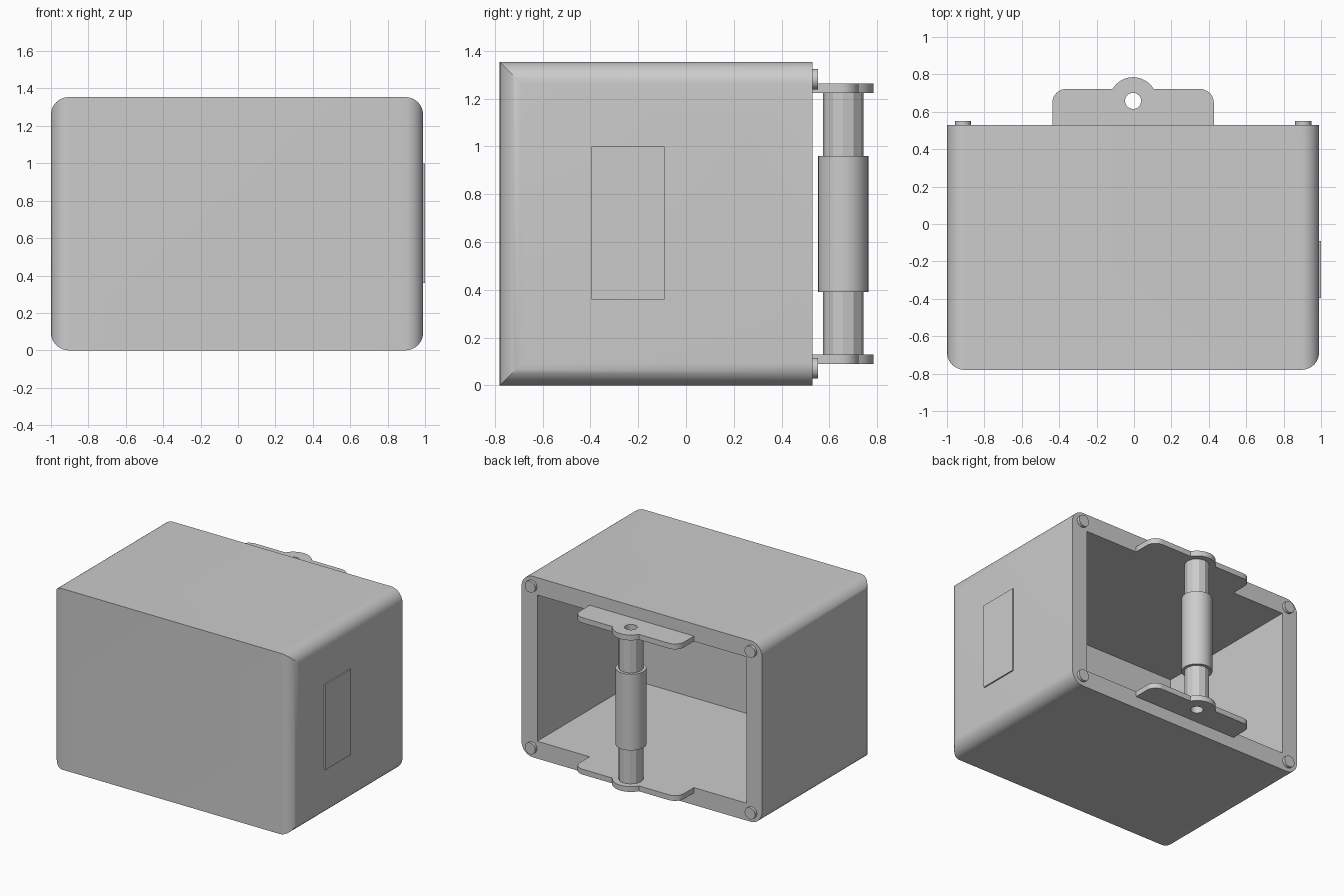
import bpy, bmesh, math
from mathutils import Vector

cube = bpy.data.objects.get("Cube")
if cube:
    bpy.data.objects.remove(cube, do_unlink=True)

grey = bpy.data.materials.new("plain grey")
grey.use_nodes = True
grey.diffuse_color = (0.6, 0.6, 0.6, 1)
grey.node_tree.nodes["Principled BSDF"].inputs["Base Color"].default_value = (0.6, 0.6, 0.6, 1)

CX = -0.005                      # middle of the case
LEFT, RIGHT = -1.0, 0.99
FRONT, BACK, TOP = -0.78, 0.53, 1.354
WALL = 0.13
PIN_Y = 0.658


def arc(cx, cy, r, start, end, steps=10):
    """Points along an arc, angles in degrees."""
    angles = [math.radians(start + (end - start) * i / steps) for i in range(steps + 1)]
    return [(cx + r * math.cos(a), cy + r * math.sin(a)) for a in angles]


def prism(name, outline, low, high, axis="z"):
    """Extrude a flat outline along z (outline in x, y) or along y (outline in x, z)."""
    place = (lambda a, b, h: Vector((a, b, h))) if axis == "z" else (lambda a, b, h: Vector((a, h, b)))
    bm = bmesh.new()
    face = bm.faces.new([bm.verts.new(place(a, b, low)) for a, b in outline])
    ext = bmesh.ops.extrude_face_region(bm, geom=[face])
    moved = [v for v in ext["geom"] if isinstance(v, bmesh.types.BMVert)]
    bmesh.ops.translate(bm, verts=moved, vec=place(0, 0, high - low))
    bmesh.ops.recalc_face_normals(bm, faces=bm.faces)
    mesh = bpy.data.meshes.new(name)
    bm.to_mesh(mesh)
    bm.free()
    mesh.materials.append(grey)
    obj = bpy.data.objects.new(name, mesh)
    bpy.context.collection.objects.link(obj)
    return obj


def disc(name, cx, cy, r, low, high, axis="z", sides=32):
    return prism(name, arc(cx, cy, r, 0, 360, sides)[:-1], low, high, axis)


def select(obj):
    bpy.ops.object.select_all(action="DESELECT")
    obj.select_set(True)
    bpy.context.view_layer.objects.active = obj


def combine(obj, other, operation):
    """Apply a boolean with a helper shape."""
    select(obj)
    mod = obj.modifiers.new("cut", "BOOLEAN")
    mod.operation, mod.solver, mod.object = operation, "EXACT", other
    bpy.ops.object.modifier_apply(modifier=mod.name)


def smooth(obj, angle=30):
    select(obj)
    bpy.ops.object.shade_smooth_by_angle(angle=math.radians(angle))


def rectangle(x0, x1, y0, y1):
    return [(x0, y0), (x1, y0), (x1, y1), (x0, y1)]


# Case: rounded in front view and rounded at the front corners in top view
R = 0.095
case = prism("case", arc(RIGHT - R, TOP - R, R, 0, 90) + arc(LEFT + R, TOP - R, R, 90, 180)
             + arc(LEFT + R, R, R, 180, 270) + arc(RIGHT - R, R, R, 270, 360), FRONT, BACK, "y")
plan = prism("plan_helper", [(RIGHT, BACK + 0.1), (LEFT, BACK + 0.1)]
             + arc(LEFT + R, FRONT + R, R, 180, 270) + arc(RIGHT - R, FRONT + R, R, 270, 360),
             -0.1, TOP + 0.1)
cavity = prism("cavity_helper", rectangle(LEFT + WALL, RIGHT - WALL, WALL, TOP - WALL),
               FRONT + WALL, BACK + 0.1, "y")
combine(case, plan, "INTERSECT")
combine(case, cavity, "DIFFERENCE")
smooth(case)

# Raised side panel
prism("side_panel", rectangle(RIGHT - 0.005, 1.0, -0.395, -0.09), 0.36, 1.0)

# Four round studs on the rear rim
for side, x in (("left", 0.905), ("right", -0.915)):
    for level, z in (("lower", 0.072), ("upper", TOP - 0.072)):
        smooth(disc(f"{side}_{level}_stud", x, z, 0.043, BACK - 0.01, 0.552, "y"))

# Two brackets, each with rounded ends and a round lug, bored for the pin
bore = disc("bore_helper", CX, PIN_Y, 0.043, -0.2, TOP + 0.2)
HALF, EDGE, C = 0.432, 0.722, 0.075
LUG = 0.127
meet = math.degrees(math.asin((EDGE - PIN_Y) / LUG))
outline = ([(CX - HALF, BACK), (CX + HALF, BACK)]
           + arc(CX + HALF - C, EDGE - C, C, 0, 90)
           + arc(CX, PIN_Y, LUG, meet, 180 - meet, 16)
           + arc(CX - HALF + C, EDGE - C, C, 90, 180))
for name, low in (("lower_bracket", WALL - 0.04), ("upper_bracket", TOP - WALL)):
    bracket = prism(name, outline, low, low + 0.04)
    combine(bracket, bore, "DIFFERENCE")
    smooth(bracket)

# Hollow pin and the sleeve around it
pin = disc("pin", CX, PIN_Y, 0.085, WALL, TOP - WALL, sides=12)
combine(pin, bore, "DIFFERENCE")
smooth(pin, 20)
sleeve = disc("sleeve", CX, PIN_Y, 0.105, 0.39, 0.96)
combine(sleeve, bore, "DIFFERENCE")
smooth(sleeve)

for helper in (plan, cavity, bore):
    bpy.data.objects.remove(helper, do_unlink=True)
